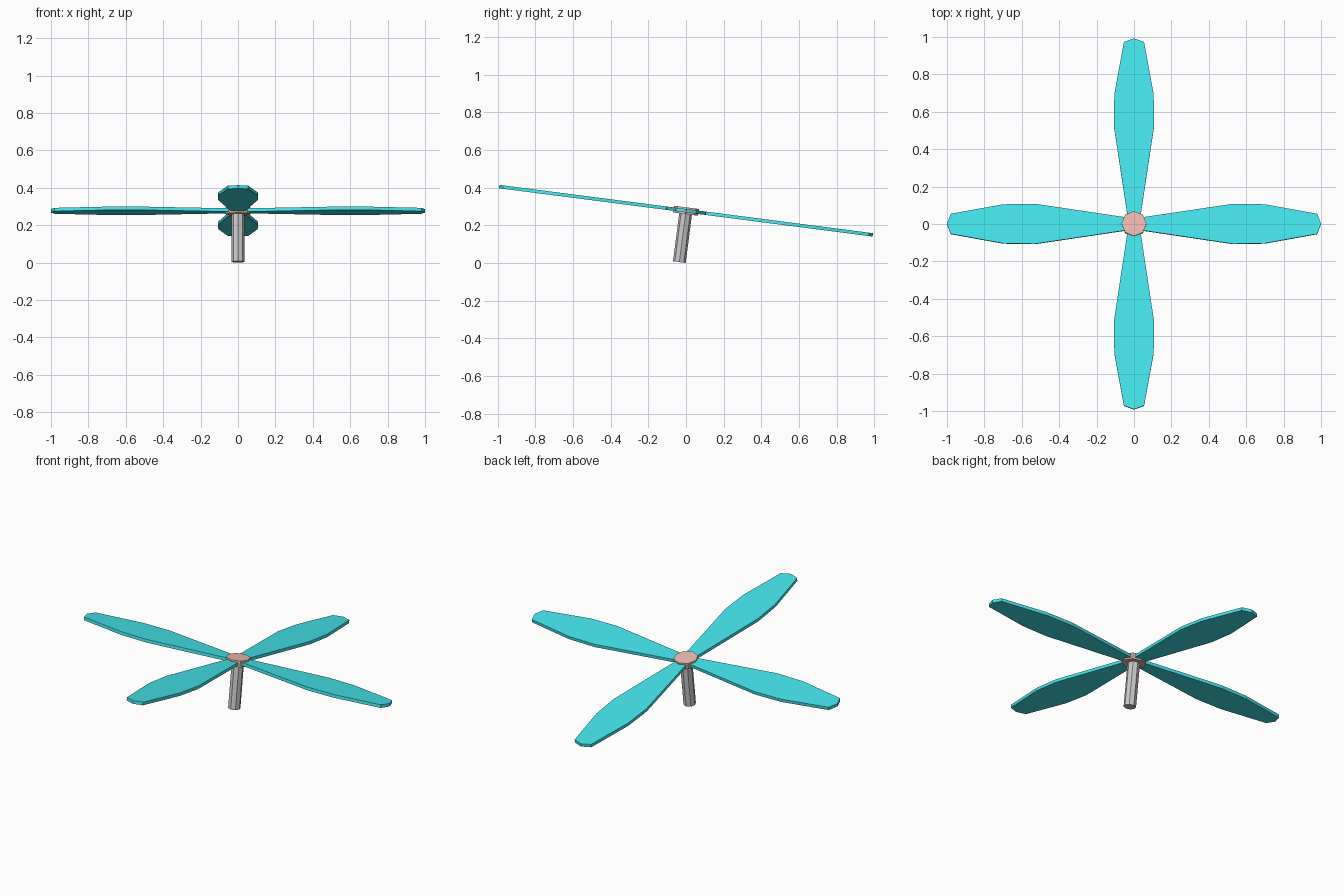
import bpy, bmesh
from math import pi, atan2
from mathutils import Matrix

if "Cube" in bpy.data.objects:
    bpy.data.objects.remove(bpy.data.objects["Cube"])

# Whole rotor leans about the x axis, hub centre sits above the origin
TILT = atan2(0.256, 1.98)
FRAME = Matrix.Translation((0, 0, 0.277)) @ Matrix.Rotation(-TILT, 4, 'X')


def material(name, colour):
    mat = bpy.data.materials.new(name)
    mat.diffuse_color = colour
    mat.use_nodes = True
    mat.node_tree.nodes["Principled BSDF"].inputs["Base Color"].default_value = mat.diffuse_color
    return mat


def add_object(name, bm, mat=None, spin=0.0):
    bmesh.ops.recalc_face_normals(bm, faces=bm.faces)
    mesh = bpy.data.meshes.new(name)
    bm.to_mesh(mesh)
    bm.free()
    mesh.transform(FRAME @ Matrix.Rotation(spin, 4, 'Z'))
    if mat:
        mesh.materials.append(mat)
    obj = bpy.data.objects.new(name, mesh)
    bpy.context.collection.objects.link(obj)


def octagon_prism(name, radius, z0, z1, mat=None):
    bm = bmesh.new()
    bmesh.ops.create_cone(bm, cap_ends=True, segments=8, radius1=radius,
                          radius2=radius, depth=z1 - z0,
                          matrix=Matrix.Translation((0, 0, (z0 + z1) / 2)))
    add_object(name, bm, mat)


def blade(name, spin, mat):
    # Half outline (distance from hub, half width), mirrored and extruded
    half = [(0.03, 0.033), (0.53, 0.108), (0.70, 0.105), (0.98, 0.054)]
    outline = half + [(1.0, 0.0)] + [(x, -y) for x, y in reversed(half)]
    t = 0.009
    bm = bmesh.new()
    face = bm.faces.new([bm.verts.new((x, y, -t)) for x, y in outline])
    ext = bmesh.ops.extrude_face_region(bm, geom=[face])
    top = [g for g in ext['geom'] if isinstance(g, bmesh.types.BMVert)]
    bmesh.ops.translate(bm, verts=top, vec=(0, 0, 2 * t))
    # extrude removes or keeps the source face; make sure the underside exists
    open_edges = [e for e in bm.edges if e.is_boundary]
    if open_edges:
        bmesh.ops.holes_fill(bm, edges=open_edges)
    add_object(name, bm, mat, spin)


cyan = material("blade_cyan", (0.06, 0.80, 0.85, 1))
coral = material("hub_coral", (0.88, 0.50, 0.45, 1))

# Four blades around the hub
for i in range(4):
    blade(f"rotor_blade_{i + 1}", i * pi / 2, cyan)

# Hub disc and leaning mast
octagon_prism("hub", 0.067, -0.018, 0.018, coral)
octagon_prism("mast", 0.034, -0.275, 0.0)
